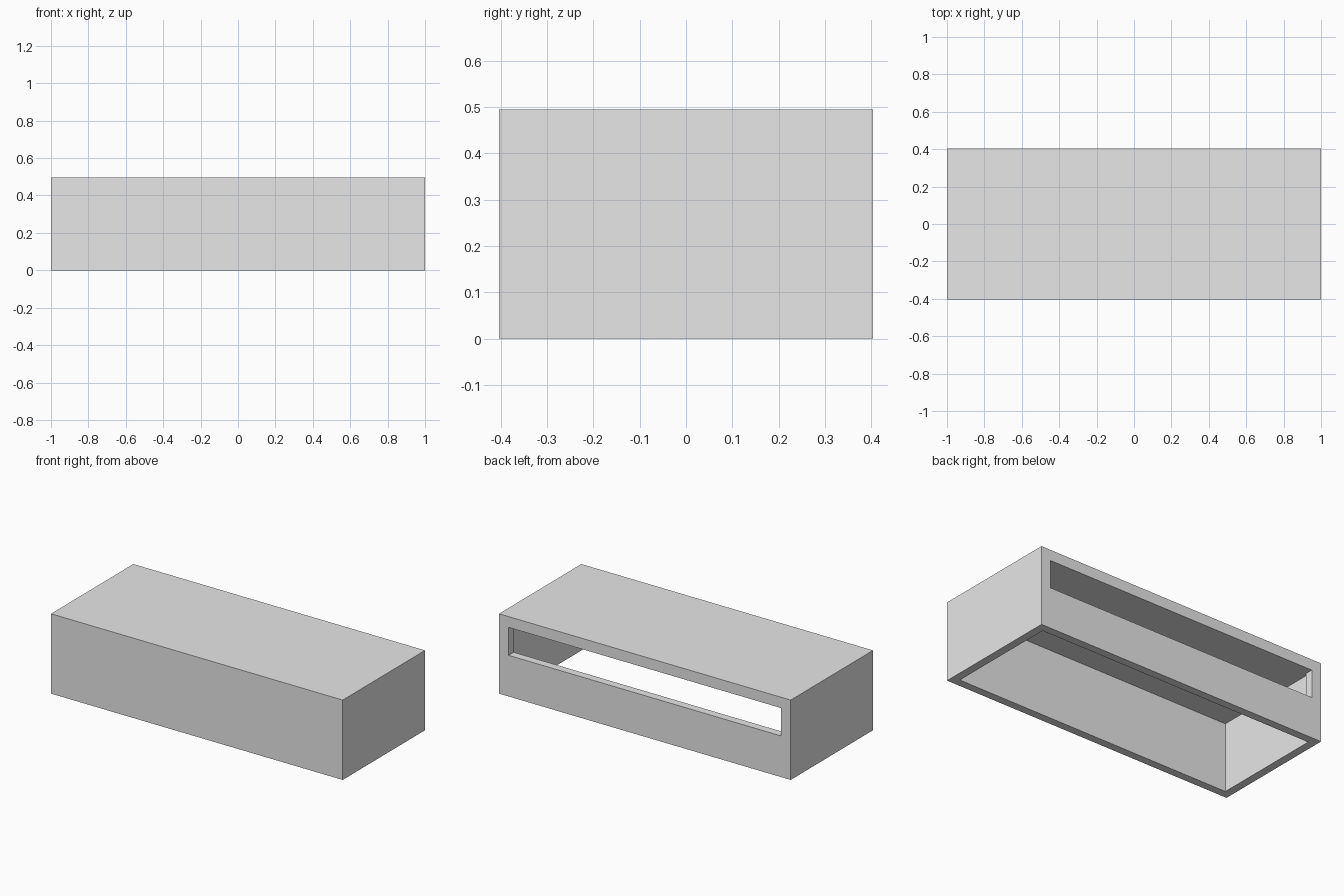
import bpy

cube = bpy.data.objects.get("Cube")
if cube:
    bpy.data.objects.remove(cube, do_unlink=True)

# Overall size and shell dimensions
HALF_X, HALF_Y, HEIGHT = 1.0, 0.403, 0.495
WALL = 0.05
CEILING = 0.428
SLOT_X, SLOT_LOW = 0.934, 0.255

grey = bpy.data.materials.new("light_grey")
grey.use_nodes = True
colour = (0.8, 0.8, 0.8, 1)
grey.diffuse_color = colour
grey.node_tree.nodes["Principled BSDF"].inputs["Base Color"].default_value = colour


def box(name, low, high):
    """Add a box spanning two opposite corners."""
    centre = [(a + b) / 2 for a, b in zip(low, high)]
    bpy.ops.mesh.primitive_cube_add(size=1, location=centre)
    obj = bpy.context.object
    obj.name = name
    obj.scale = [b - a for a, b in zip(low, high)]
    bpy.ops.object.transform_apply(location=True, rotation=False, scale=True)
    obj.data.materials.append(grey)
    return obj


def cut(target, cutter):
    """Subtract the cutter from the target, then discard the cutter."""
    cutter.hide_render = True
    mod = target.modifiers.new("cut", 'BOOLEAN')
    mod.operation = 'DIFFERENCE'
    mod.solver = 'EXACT'
    mod.object = cutter
    bpy.context.view_layer.objects.active = target
    bpy.ops.object.modifier_apply(modifier=mod.name)
    bpy.data.objects.remove(cutter, do_unlink=True)


# Outer casing
casing = box("casing", (-HALF_X, -HALF_Y, 0), (HALF_X, HALF_Y, HEIGHT))

# Hollow interior, open underneath
inner_x, inner_y = HALF_X - WALL, HALF_Y - WALL
cut(casing, box("cavity_cutter", (-inner_x, -inner_y, -0.1),
                (inner_x, inner_y, CEILING)))

# Long slot through the back wall, level with the ceiling
cut(casing, box("slot_cutter", (-SLOT_X, 0, SLOT_LOW),
                (SLOT_X, HALF_Y + 0.1, CEILING)))
